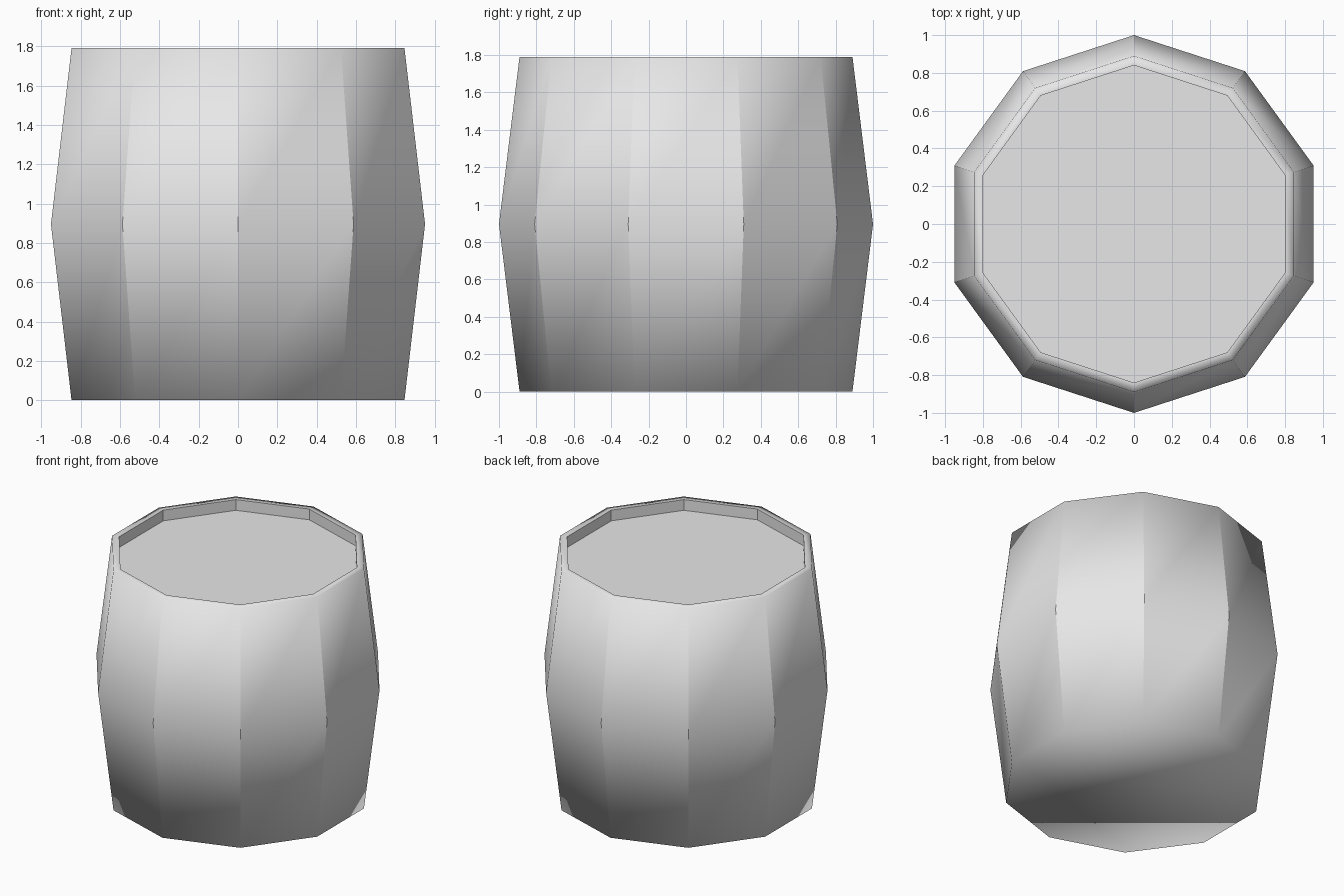
import bpy
import bmesh
from math import sin, cos, tau

cube = bpy.data.objects.get("Cube")
if cube:
    bpy.data.objects.remove(cube, do_unlink=True)

SIDES = 10
HEIGHT = 1.79
RECESS = 0.08
END_R, MID_R, INNER_R = 0.89, 1.0, 0.84

grey = bpy.data.materials.new("light grey")
grey.use_nodes = True
grey.diffuse_color = (0.8, 0.8, 0.8, 1)
grey.node_tree.nodes["Principled BSDF"].inputs["Base Color"].default_value = (0.8, 0.8, 0.8, 1)


def ring(bm, radius, z):
    """Ten-sided ring with a corner pointing to the front."""
    return [bm.verts.new((radius * sin(tau * i / SIDES), -radius * cos(tau * i / SIDES), z))
            for i in range(SIDES)]


def finish(bm, name, smooth):
    for face in bm.faces:
        face.smooth = smooth
    mesh = bpy.data.meshes.new(name)
    bm.to_mesh(mesh)
    bm.free()
    mesh.materials.append(grey)
    obj = bpy.data.objects.new(name, mesh)
    bpy.context.collection.objects.link(obj)
    return obj


# Body: bottom, bulging staves, rim and inner wall
profile = [(END_R, 0), (MID_R, HEIGHT / 2), (END_R, HEIGHT),
           (INNER_R, HEIGHT), (INNER_R, HEIGHT - RECESS)]
bm = bmesh.new()
rings = [ring(bm, r, z) for r, z in profile]
for low, high in zip(rings, rings[1:]):
    for i in range(SIDES):
        j = (i + 1) % SIDES
        bm.faces.new((low[i], low[j], high[j], high[i]))
bm.faces.new(reversed(rings[0]))

# Crisp stave seams and inner wall, soft ends
inner = set(rings[3])
for level in (0, 1, 3):
    for a, b in zip(rings[level], rings[level + 1]):
        bm.edges.get((a, b)).smooth = False
for edge in bm.edges:
    if all(v in inner for v in edge.verts):
        edge.smooth = False
finish(bm, "barrel_body", True)

# Lid: flat panel sunk below the rim
bm = bmesh.new()
bm.faces.new(ring(bm, INNER_R, HEIGHT - RECESS))
finish(bm, "barrel_lid", False)
